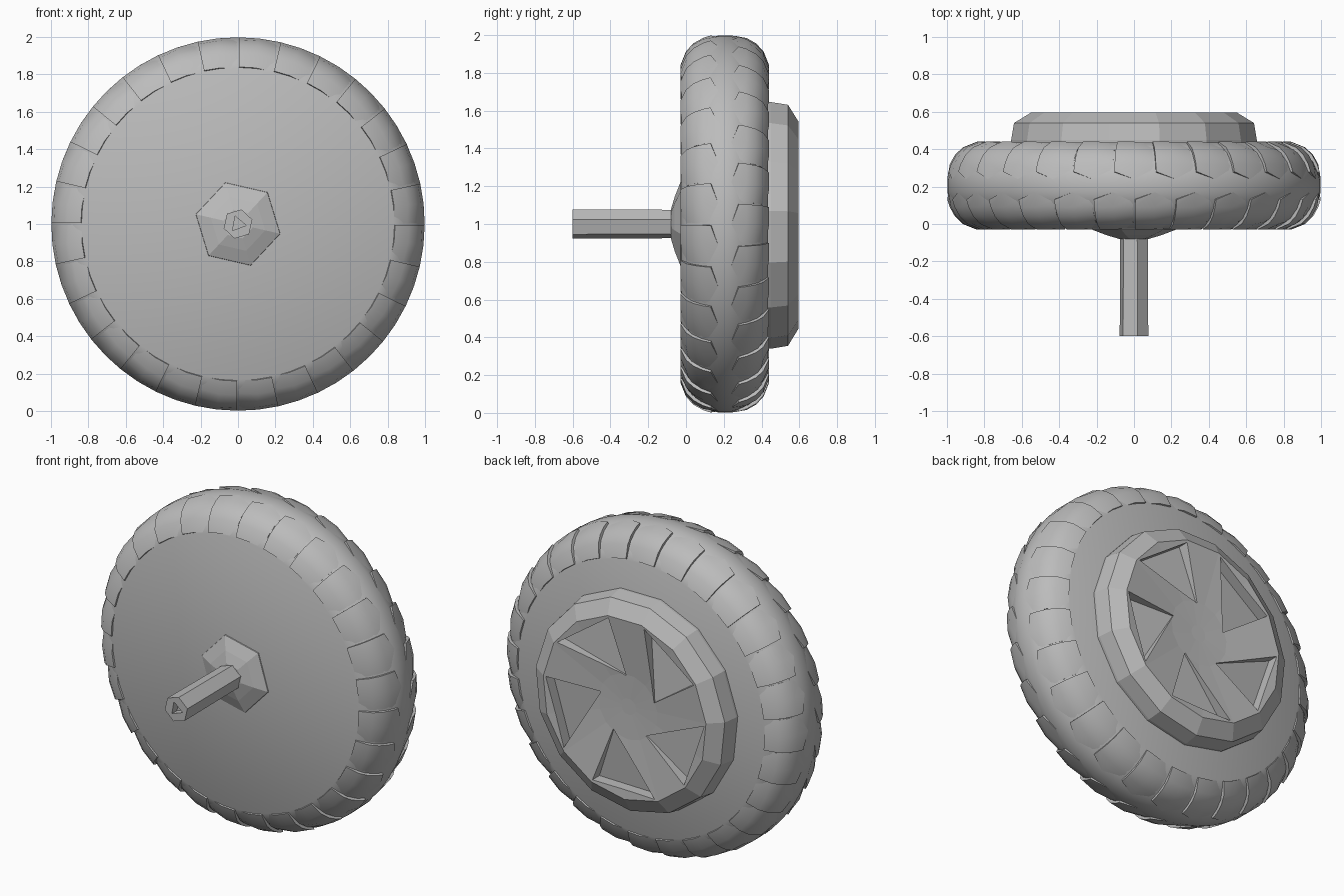
import bpy, bmesh, math
from math import cos, sin, pi, radians

cube = bpy.data.objects.get("Cube")
if cube:
    bpy.data.objects.remove(cube)

grey = bpy.data.materials.new("plain_grey")
grey.use_nodes = True
grey.diffuse_color = (0.5, 0.5, 0.5, 1)
grey.node_tree.nodes["Principled BSDF"].inputs["Base Color"].default_value = grey.diffuse_color

MID = 0.205      # middle plane of the tyre


def polar(a, y, r):
    """Point on the wheel: the axle runs along y at z = 1."""
    return (r * cos(a), y, 1 + r * sin(a))


def finish(name, bm, smooth=None):
    bmesh.ops.remove_doubles(bm, verts=bm.verts, dist=1e-5)
    bmesh.ops.recalc_face_normals(bm, faces=bm.faces)
    mesh = bpy.data.meshes.new(name)
    bm.to_mesh(mesh)
    bm.free()
    mesh.materials.append(grey)
    obj = bpy.data.objects.new(name, mesh)
    bpy.context.collection.objects.link(obj)
    if smooth:
        bpy.ops.object.select_all(action='DESELECT')
        obj.select_set(True)
        bpy.context.view_layer.objects.active = obj
        bpy.ops.object.shade_smooth_by_angle(angle=radians(smooth))
    return obj


def lathe(name, profile, sides, turn=0, smooth=None):
    """Spin (y, radius) pairs around the axle and cap both ends."""
    bm = bmesh.new()
    rings = [[bm.verts.new(polar(2 * pi * i / sides + radians(turn), y, r))
              for i in range(sides)] for y, r in profile]
    for a, b in zip(rings, rings[1:]):
        for i in range(sides):
            j = (i + 1) % sides
            bm.faces.new((a[i], a[j], b[j], b[i]))
    bm.faces.new(rings[0])
    bm.faces.new(rings[-1])
    return finish(name, bm, smooth)


def cut(obj, cutter):
    mod = obj.modifiers.new("cut", 'BOOLEAN')
    mod.object = cutter
    mod.solver = 'EXACT'
    bpy.context.view_layer.objects.active = obj
    bpy.ops.object.modifier_apply(modifier=mod.name)
    bpy.data.objects.remove(cutter)


# Tyre body, with a flat web on each side
half = [(-0.025, 0.83), (-0.005, 0.87), (0.03, 0.925), (0.08, 0.963), (0.13, 0.985), (0.17, 0.998)]
lathe("tyre_body", half + [(2 * MID - y, r) for y, r in reversed(half)], 56, smooth=40)

# Tread blocks: sawtooth lugs with a pointed inner end, on both shoulders
COUNT = 28
SHOULDER = [(0.13, 0.998), (0.09, 0.985), (0.04, 0.957), (0.0, 0.915), (-0.03, 0.84)]


def lug_point(a, y, r, scale, back):
    y, r = MID + (y - MID) * scale, 0.75 + (r - 0.75) * scale
    return polar(a, 2 * MID - y if back else y, r)


def add_lug(bm, start, back):
    step = 2 * pi / COUNT
    columns = []
    for f, scale, point in ((0.02, 0.94, 0), (0.5, 1.0, 0.04), (0.97, 1.0, 0)):
        shell = []
        for s in (scale, 0.82):
            shell.append([bm.verts.new(lug_point(start + f * step, y + (point if k == 0 else 0),
                                                 r, s, back))
                          for k, (y, r) in enumerate(SHOULDER)])
        columns.append(shell)
    rows = len(SHOULDER)
    for (top0, low0), (top1, low1) in zip(columns, columns[1:]):
        for k in range(rows - 1):
            bm.faces.new((top0[k], top0[k + 1], top1[k + 1], top1[k]))
            bm.faces.new((low0[k], low1[k], low1[k + 1], low0[k + 1]))
        for k in (0, rows - 1):
            bm.faces.new((top0[k], top1[k], low1[k], low0[k]))
    for top, low in (columns[0], columns[-1]):
        for k in range(rows - 1):
            bm.faces.new((top[k], top[k + 1], low[k + 1], low[k]))


for label, back in (("front", False), ("back", True)):
    bm = bmesh.new()
    for i in range(COUNT):
        add_lug(bm, 2 * pi * (i + 0.5 * back) / COUNT, back)
    finish(label + "_tread", bm, 30)

# Rim cap on the back, dished towards the centre
cap = lathe("rim_cap", [(0.38, 0.66), (0.45, 0.66), (0.54, 0.645), (0.595, 0.555),
                        (0.562, 0.2), (0.557, 0.05)], 15, turn=6)

# Five pinwheel pockets, deepest at the rim
bm = bmesh.new()
for k in range(5):
    turn = 72 * k
    corners = [(86, 0.19, 0.553), (32, 0.54, 0.525), (78, 0.54, 0.525)]
    low = [bm.verts.new(polar(radians(a + turn), y, r)) for a, r, y in corners]
    high = [bm.verts.new(polar(radians(a + turn), 0.7, r)) for a, r, y in corners]
    bm.faces.new(low)
    bm.faces.new(high)
    for i in range(3):
        j = (i + 1) % 3
        bm.faces.new((low[i], low[j], high[j], high[i]))
cut(cap, finish("pocket_cutter", bm))

# Six-sided axle boss on the front
lathe("axle_boss", [(0.0, 0.24), (-0.03, 0.23), (-0.06, 0.15), (-0.08, 0.08)], 6, turn=47)

# Axle shaft with a three-sided socket in its end
shaft = lathe("axle_shaft", [(-0.6, 0.08), (-0.05, 0.077)], 6, turn=17)
cut(shaft, lathe("socket_cutter", [(-0.7, 0.045), (-0.55, 0.045)], 3, turn=110))
